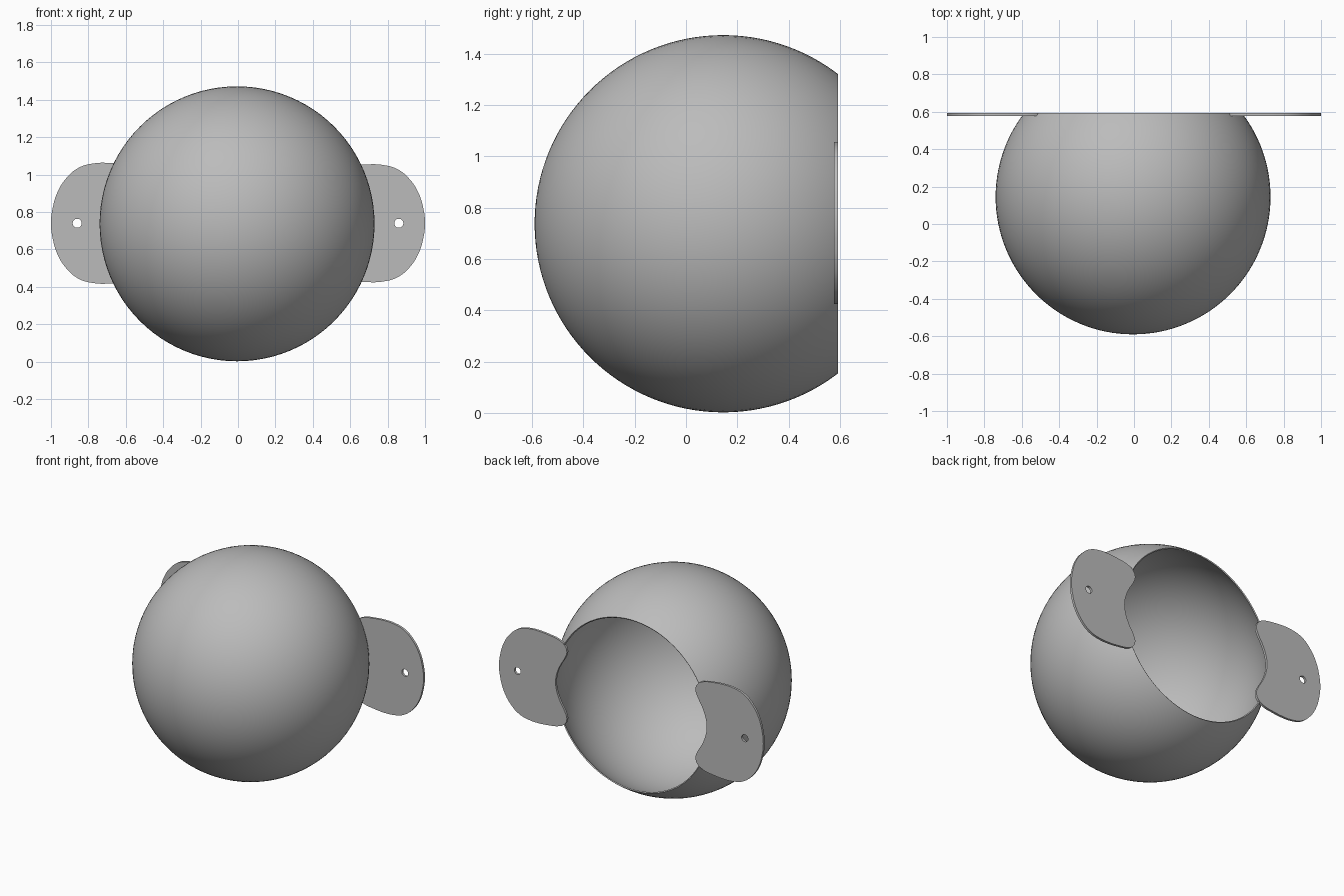
import bpy, bmesh, math
from mathutils import Matrix

cube = bpy.data.objects.get("Cube")
if cube:
    bpy.data.objects.remove(cube, do_unlink=True)

RADIUS, CENTRE = 0.735, (-0.005, 0.145, 0.737)
BACK, PLATE = 0.593, 0.016

grey = bpy.data.materials.new("grey")
grey.use_nodes = True
colour = (0.5, 0.5, 0.5, 1)
grey.diffuse_color = colour
grey.node_tree.nodes["Principled BSDF"].inputs["Base Color"].default_value = colour


def activate(obj):
    bpy.ops.object.select_all(action="DESELECT")
    obj.select_set(True)
    bpy.context.view_layer.objects.active = obj


# Hollow ball, sliced open at the back
bm = bmesh.new()
bmesh.ops.create_uvsphere(bm, u_segments=96, v_segments=64, radius=RADIUS,
                          matrix=Matrix.Translation(CENTRE) @ Matrix.Rotation(math.pi / 2, 4, "X"))
bmesh.ops.bisect_plane(bm, geom=bm.verts[:] + bm.edges[:] + bm.faces[:],
                       plane_co=(0, BACK, 0), plane_no=(0, 1, 0), clear_outer=True)
mesh = bpy.data.meshes.new("ball_shell")
bm.to_mesh(mesh)
bm.free()
shell = bpy.data.objects.new("ball_shell", mesh)
bpy.context.collection.objects.link(shell)
mesh.materials.append(grey)
wall = shell.modifiers.new("wall", "SOLIDIFY")
wall.thickness, wall.offset = 0.008, -1
activate(shell)
bpy.ops.object.modifier_apply(modifier="wall")
bpy.ops.object.shade_smooth_by_angle(angle=math.radians(35))

# Upper half of the tab outline, from the outer tip to the waist at the rim
HALF = [(1, 0), (.99, .085), (.965, .165), (.917, .24), (.85, .295), (.77, .317),
        (.70, .32), (.62, .313), (.55, .30), (.505, .275), (.487, .235),
        (.50, .19), (.535, .13), (.562, .065), (.572, 0)]
OUTLINE = HALF + [(x, -z) for x, z in HALF[-2:0:-1]]
HOLE = [(.86 + .024 * math.cos(a * math.pi / 4), .024 * math.sin(a * math.pi / 4))
        for a in range(8)]


def add_loop(curve, points):
    spline = curve.splines.new("BEZIER")
    spline.bezier_points.add(len(points) - 1)
    spline.use_cyclic_u = True
    spline.resolution_u = 5
    for p, (x, z) in zip(spline.bezier_points, points):
        p.co = (x, z, 0)
        p.handle_left_type = p.handle_right_type = "AUTO"


# Flat mounting tab with a screw hole
def make_tab(name, side, height):
    curve = bpy.data.curves.new(name, "CURVE")
    curve.dimensions, curve.fill_mode = "2D", "BOTH"
    curve.extrude = PLATE / 2
    add_loop(curve, [(side * x, z * height) for x, z in OUTLINE])
    add_loop(curve, [(side * x, z) for x, z in HOLE])
    tab = bpy.data.objects.new(name, curve)
    bpy.context.collection.objects.link(tab)
    tab.location = (0, BACK - PLATE / 2, 0.74)
    tab.rotation_euler.x = math.pi / 2
    curve.materials.append(grey)
    activate(tab)
    bpy.ops.object.convert(target="MESH")
    tab = bpy.context.object
    bm = bmesh.new()
    bm.from_mesh(tab.data)
    bmesh.ops.remove_doubles(bm, verts=bm.verts[:], dist=0.0001)
    bmesh.ops.recalc_face_normals(bm, faces=bm.faces[:])
    bm.to_mesh(tab.data)
    bm.free()
    bpy.ops.object.shade_smooth_by_angle(angle=math.radians(35))


make_tab("left_tab", 1, 0.985)
make_tab("right_tab", -1, 1.01)
